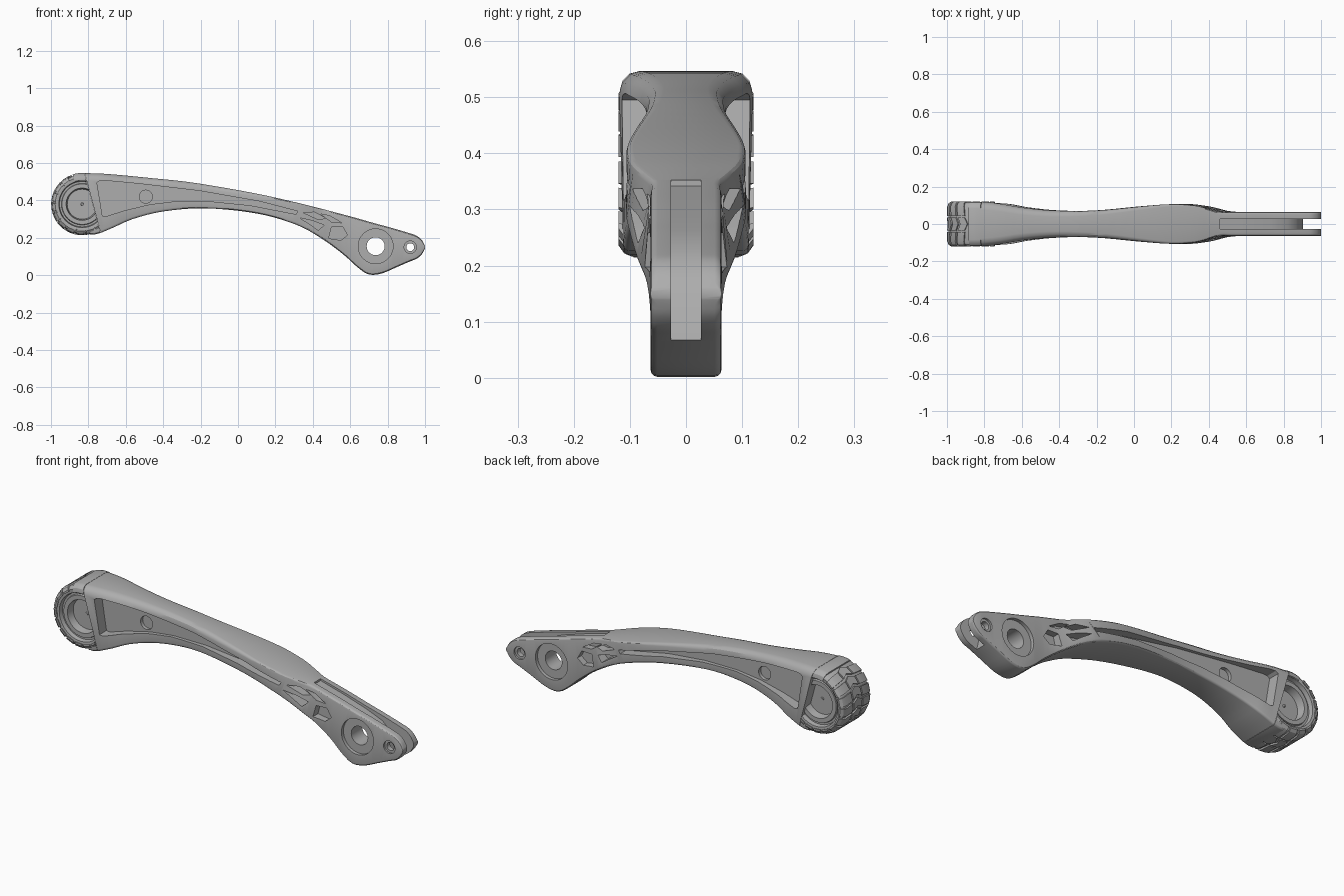
import bpy, bmesh, math
from mathutils import Vector

if "Cube" in bpy.data.objects:
    bpy.data.objects.remove(bpy.data.objects["Cube"])

grey = bpy.data.materials.new("satin grey")
grey.diffuse_color = (0.42, 0.42, 0.42, 1)
grey.use_nodes = True
grey.node_tree.nodes["Principled BSDF"].inputs["Base Color"].default_value = grey.diffuse_color


def finish(name, bm, angle=30):
    bmesh.ops.recalc_face_normals(bm, faces=bm.faces[:])
    me = bpy.data.meshes.new(name)
    bm.to_mesh(me)
    bm.free()
    me.materials.append(grey)
    me.shade_smooth()
    me.set_sharp_from_angle(angle=math.radians(angle))
    ob = bpy.data.objects.new(name, me)
    bpy.context.collection.objects.link(ob)
    return ob


def prism(bm, outline, y0, y1):
    """Extrude an x-z outline between two y values."""
    a = [bm.verts.new((x, y0, z)) for x, z in outline]
    b = [bm.verts.new((x, y1, z)) for x, z in outline]
    n = len(a)
    bm.faces.new(a)
    bm.faces.new(b[::-1])
    for i in range(n):
        bm.faces.new((a[i], b[i], b[(i + 1) % n], a[(i + 1) % n]))


def circle(x, z, r, n=40):
    return [(x + r * math.cos(2 * math.pi * i / n), z + r * math.sin(2 * math.pi * i / n))
            for i in range(n)]


def cut(ob, cuts):
    """Cut a group of separate prisms (outline, y0, y1, mirrored) out of ob."""
    bm = bmesh.new()
    for outline, y0, y1, both in cuts:
        prism(bm, outline, y0, y1)
        if both:
            prism(bm, outline, -y1, -y0)
    cutter = finish("cutter", bm)
    cutter.hide_render = True
    mod = ob.modifiers.new("cut", 'BOOLEAN')
    mod.operation, mod.solver, mod.object = 'DIFFERENCE', 'EXACT', cutter
    bpy.context.view_layer.update()
    deps = bpy.context.evaluated_depsgraph_get()
    me = bpy.data.meshes.new_from_object(ob.evaluated_get(deps))
    ob.modifiers.clear()
    ob.data = me
    bpy.data.objects.remove(cutter)


def catmull(p, steps):
    """Smooth curve through tuples of any length."""
    out = []
    for i in range(len(p) - 1):
        a, b, c, d = p[max(i - 1, 0)], p[i], p[i + 1], p[min(i + 2, len(p) - 1)]
        for s in range(steps):
            t = s / steps
            out.append([0.5 * (2 * q + (r - o) * t + (2 * o - 5 * q + 4 * r - u) * t * t
                               + (3 * q - o - 3 * r + u) * t ** 3)
                        for o, q, r, u in zip(a, b, c, d)])
    out.append(list(p[-1]))
    return out


def section(tx, tz, bx, bz, wt, wb, ct, cb):
    """Rounded four-sided cross-section spanning the top and bottom points."""
    top, span = Vector((tx, 0, tz)), Vector((bx - tx, 0, bz - tz))
    h = span.length
    d = span / h
    half = []
    for k in range(4):
        a = math.pi / 2 * k / 3
        half.append((wt - ct + ct * math.sin(a), ct - ct * math.cos(a)))
    for k in range(4):
        a = math.pi / 2 * k / 3
        half.append((wb - cb + cb * math.cos(a), h - cb + cb * math.sin(a)))
    ring = half + [(-y, s) for y, s in reversed(half)]
    return [top + d * s + Vector((0, y, 0)) for y, s in ring]


def loft(name, sections):
    bm = bmesh.new()
    rings = [[bm.verts.new(v) for v in s] for s in sections]
    for a, b in zip(rings, rings[1:]):
        for i in range(len(a)):
            j = (i + 1) % len(a)
            bm.faces.new((a[i], a[j], b[j], b[i]))
    bm.faces.new(rings[0])
    bm.faces.new(rings[-1][::-1])
    return finish(name, bm)


# Arm: top x, top z, bottom x, bottom z, half width at top, half width at bottom
stations = [
    (-.82, .546, -.734, .226, .119, .112), (-.72, .543, -.66, .258, .109, .107),
    (-.6, .533, -.57, .298, .088, .09), (-.45, .518, -.44, .334, .073, .075),
    (-.3, .503, -.3, .353, .07, .07), (-.15, .481, -.17, .358, .075, .075),
    (.06, .444, 0, .345, .095, .092), (.2, .415, .15, .32, .106, .104),
    (.32, .387, .28, .282, .1, .107), (.4, .367, .36, .248, .08, .1),
    (.46, .352, .43, .207, .063, .088), (.52, .336, .5, .16, .063, .07),
    (.6, .315, .58, .097, .063, .063), (.66, .298, .64, .042, .063, .063),
    (.73, .278, .7, .004, .063, .063), (.79, .262, .77, .01, .063, .063),
    (.86, .242, .85, .044, .063, .063), (.92, .224, .92, .074, .063, .063),
    (.955, .211, .955, .088, .063, .063), (.98, .191, .98, .109, .063, .063),
    (.993, .171, .993, .129, .063, .063), (.999, .158, .999, .142, .063, .063)]


def arm_section(tx, tz, bx, bz, wt, wb):
    h = math.hypot(bx - tx, bz - tz)
    blend = min(max((tx + .7) / .9, 0), 1)
    return section(tx, tz, bx, bz, wt, wb,
                   min(.042 - .03 * blend, .3 * h), min(.012, .3 * h))


arm = loft("arm", [arm_section(*s) for s in catmull(stations, 3)])

# Long tapered side pockets, truss windows, pivot recesses and bolt counterbores
pocket = [(-.754, .495), (-.74, .505), (-.717, .507), (-.525, .489), (-.204, .451),
          (.116, .395), (.32, .342), (.31, .326), (.063, .374), (-.15, .395),
          (-.338, .395), (-.47, .379), (-.605, .347), (-.706, .315), (-.725, .318)]
windows = [[(.345, .336), (.41, .337), (.47, .305), (.43, .298)],
           [(.33, .307), (.4, .291), (.46, .268), (.43, .24), (.39, .268)],
           [(.44, .328), (.49, .318), (.555, .28), (.5, .285)],
           [(.5, .258), (.56, .258), (.585, .215), (.55, .187), (.485, .197)]]
cut(arm, [(pocket, .053, .3, True)]
    + [(w, .03, .3, True) for w in windows]
    + [(circle(.736, .155, .093), .045, .3, True),
       (circle(.921, .15, .033, 24), .053, .3, True)])

# Pivot bore, round dimples in the pockets and shallow groove along the top
groove = [(.46, .342), (.6, .304), (.73, .263), (.82, .227), (.87, .18), (.87, .31),
          (.6, .4), (.46, .4)]
cut(arm, [(circle(.736, .155, .048), -.2, .2, False),
          (circle(-.493, .42, .035, 28), .035, .2, True),
          (groove, -.027, .027, False)])

# Fork slot with sloped inner end, then the bolt hole through both prongs
cut(arm, [([(.85, .32), (.855, .205), (.885, .15), (.912, .03), (1.1, .03), (1.1, .32)],
           -.0265, .0265, False)])
cut(arm, [(circle(.921, .15, .021, 24), -.2, .2, False)])
arm.data.shade_smooth()
arm.data.set_sharp_from_angle(angle=math.radians(30))

# Wheel: lathed tyre, rim and recessed hub around a y axis
CX, CZ = -.833, .38


def polar(r, a, y):
    return (CX + r * math.cos(a), y, CZ + r * math.sin(a))


side = [(.006, .065), (.008, .06), (.08, .06), (.086, .1), (.108, .1), (.111, .09),
        (.121, .09), (.125, .112), (.143, .114), (.152, .108), (.158, .095)]
profile = side + [(r, -y) for r, y in reversed(side)]
N = 72
bm = bmesh.new()
loops = [[bm.verts.new(polar(r, 2 * math.pi * i / N, y)) for i in range(N)] for r, y in profile]
for a, b in zip(loops, loops[1:]):
    for i in range(N):
        bm.faces.new((a[i], a[(i + 1) % N], b[(i + 1) % N], b[i]))
bm.faces.new(loops[0])
bm.faces.new(loops[-1][::-1])


def lug(path, w):
    """Tread block lofted through (y, angle, outer radius, base radius) points."""
    e = [[bm.verts.new(polar(q, a + s * w, y))
          for q, s in ((base, -1), (base, 1), (r, .92), (r, -.92))]
         for y, a, r, base in path]
    bm.faces.new(e[0])
    bm.faces.new(e[-1][::-1])
    for p, q in zip(e, e[1:]):
        for i in range(4):
            j = (i + 1) % 4
            bm.faces.new((p[i], p[j], q[j], q[i]))


# Tread: centre chevrons and rounded shoulder blocks, none under the top bracket
TREADS = 18
for i in range(TREADS):
    a = math.radians(118) + 2 * math.pi * i / TREADS
    if i >= TREADS - 2:
        continue
    lug([(-.034, a + .1, .166, .14), (0, a, .166, .14), (.034, a + .1, .166, .14)], .14)
    for s in (-1, 1):
        lug([(s * .042, a + .1, .166, .14), (s * .092, a + .13, .166, .14),
             (s * .11, a + .14, .159, .138), (s * .12, a + .14, .145, .136)], .145)

# Trim the wheel flush with the slanted end of the arm
bmesh.ops.bisect_plane(bm, geom=bm.verts[:] + bm.edges[:] + bm.faces[:], dist=1e-5,
                       plane_co=(-.821, 0, .546), plane_no=(.963, 0, .26), clear_outer=True)
bmesh.ops.holes_fill(bm, edges=[e for e in bm.edges if e.is_boundary], sides=0)
finish("wheel", bm)

# Smooth brackets bridging the tyre and the arm, above and below
upper = [(polar(.167, math.radians(d), 0), polar(.126, math.radians(d), 0))
         for d in (108, 103, 98, 94)] + [((-.8215, 0, .546), (-.811, 0, .506))]
lower = [((-.79, 0, .262), (-.79, 0, .218)), ((-.765, 0, .266), (-.762, 0, .219)),
         ((-.747, 0, .27), (-.736, 0, .226))]
loft("upper_bracket", [section(t[0], t[2], b[0], b[2], .118, .118, .035, .004)
                       for t, b in upper])
loft("lower_bracket", [section(t[0], t[2], b[0], b[2], .113, .112, .004, .012)
                       for t, b in lower])
